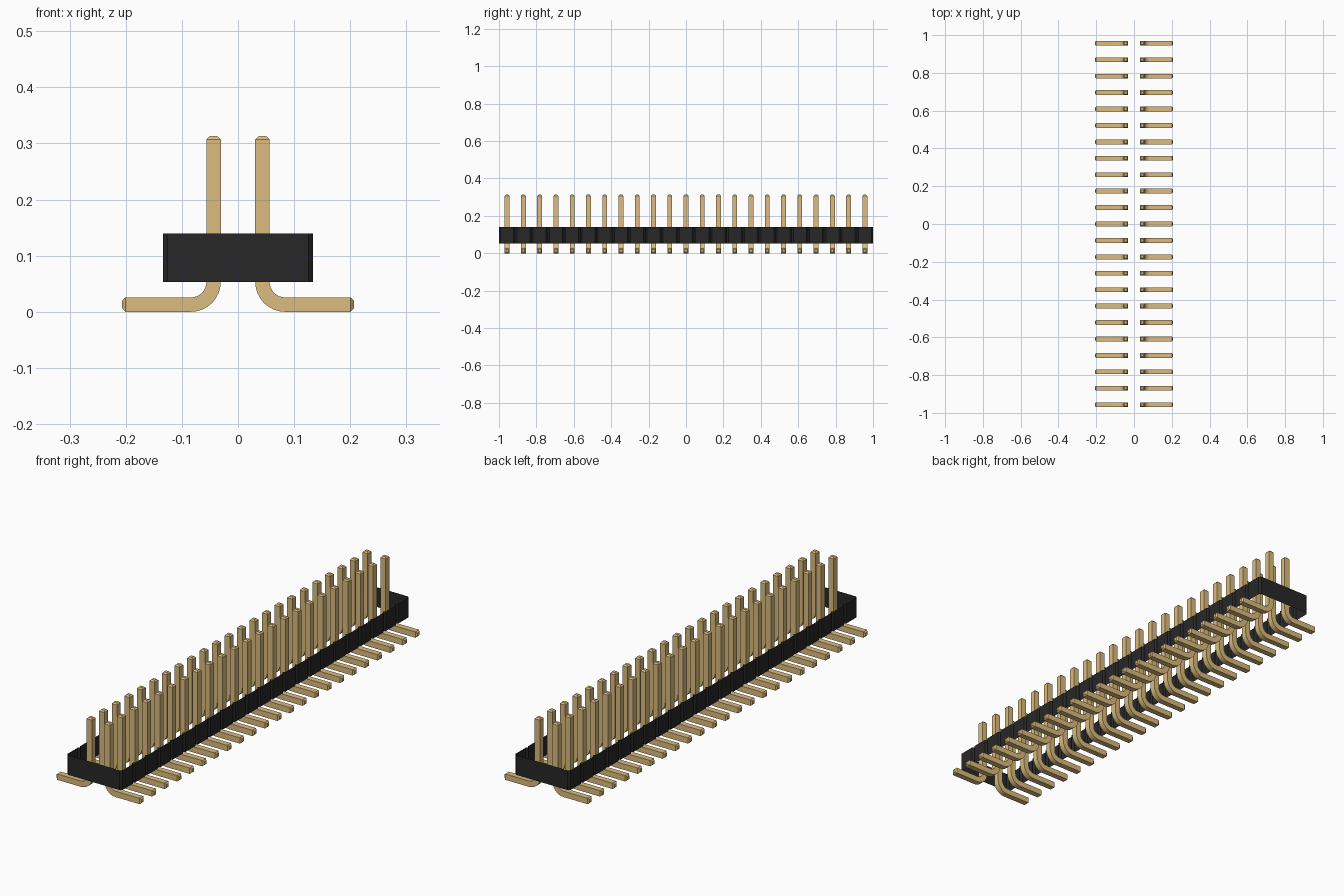
import bpy, bmesh, math

if "Cube" in bpy.data.objects:
    bpy.data.objects.remove(bpy.data.objects["Cube"])

COUNT = 23
PITCH = 2.0 / COUNT          # spacing along y
ROW_X = 0.0435               # pin row distance from the centre
HALF = 0.0128                # half the pin thickness
HOUSE_X, HOUSE_Z0, HOUSE_Z1 = 0.134, 0.0535, 0.14
CHAMFER = 0.0085


def material(name, rgb):
    m = bpy.data.materials.new(name)
    m.use_nodes = True
    m.diffuse_color = (*rgb, 1)
    bsdf = m.node_tree.nodes["Principled BSDF"]
    bsdf.inputs["Base Color"].default_value = (*rgb, 1)
    bsdf.inputs["Roughness"].default_value = 0.6
    return m


black = material("black plastic", (0.021, 0.0205, 0.0205))
gold = material("gold metal", (0.708, 0.503, 0.209))


def make_object(name, bm, mat):
    bmesh.ops.recalc_face_normals(bm, faces=bm.faces)
    mesh = bpy.data.meshes.new(name)
    bm.to_mesh(mesh)
    bm.free()
    mesh.materials.append(mat)
    obj = bpy.data.objects.new(name, mesh)
    bpy.context.scene.collection.objects.link(obj)
    return obj


# Housing: open-topped and open-bottomed wall with a V notch between segments
def make_housing():
    side = []
    for i in range(COUNT):
        y = -1 + i * PITCH
        side += [(HOUSE_X - CHAMFER, y),
                 (HOUSE_X, y + CHAMFER),
                 (HOUSE_X, y + PITCH - CHAMFER)]
    side.append((HOUSE_X - CHAMFER, 1.0))
    outline = side + [(-x, y) for x, y in reversed(side)]
    bm = bmesh.new()
    low = [bm.verts.new((x, y, HOUSE_Z0)) for x, y in outline]
    high = [bm.verts.new((x, y, HOUSE_Z1)) for x, y in outline]
    n = len(outline)
    for i in range(n):
        j = (i + 1) % n
        bm.faces.new((low[i], low[j], high[j], high[i]))
    return make_object("housing", bm, black)


# Pins: square bar swept down, round the bend and out along the foot
def make_pin_row(name, sign):
    bend_r = 0.0405
    cx, cz = ROW_X + bend_r, HALF + bend_r
    tip = 0.55               # size of the chamfered ends
    # (x, z, direction angle of the section's width, scale)
    path = [(ROW_X, 0.313, 0.0, tip), (ROW_X, 0.307, 0.0, 1.0)]
    steps = 8
    for i in range(steps + 1):
        a = math.pi / 2 * i / steps
        path.append((cx - bend_r * math.cos(a), cz - bend_r * math.sin(a), a, 1.0))
    path += [(0.2005, HALF, math.pi / 2, 1.0), (0.2065, HALF, math.pi / 2, tip)]

    bm = bmesh.new()
    rings = []
    for x, z, a, s in path:
        h = HALF * s
        ring = []
        for u, v in ((-h, -h), (h, -h), (h, h), (-h, h)):
            ring.append(bm.verts.new((sign * (x + u * math.cos(a)), v,
                                      z + u * math.sin(a))))
        rings.append(ring)
    for r0, r1 in zip(rings, rings[1:]):
        for i in range(4):
            j = (i + 1) % 4
            bm.faces.new((r0[i], r0[j], r1[j], r1[i]))
    bm.faces.new(rings[0])
    bm.faces.new(rings[-1])
    obj = make_object(name, bm, gold)
    obj.location.y = -1 + PITCH / 2

    bpy.ops.object.select_all(action='DESELECT')
    obj.select_set(True)
    bpy.context.view_layer.objects.active = obj
    bpy.ops.object.shade_smooth_by_angle(angle=math.radians(25))

    array = obj.modifiers.new("repeat", 'ARRAY')
    array.count = COUNT
    array.use_relative_offset = False
    array.use_constant_offset = True
    array.constant_offset_displace = (0, PITCH, 0)
    return obj


make_housing()
make_pin_row("left_pins", 1)
make_pin_row("right_pins", -1)
